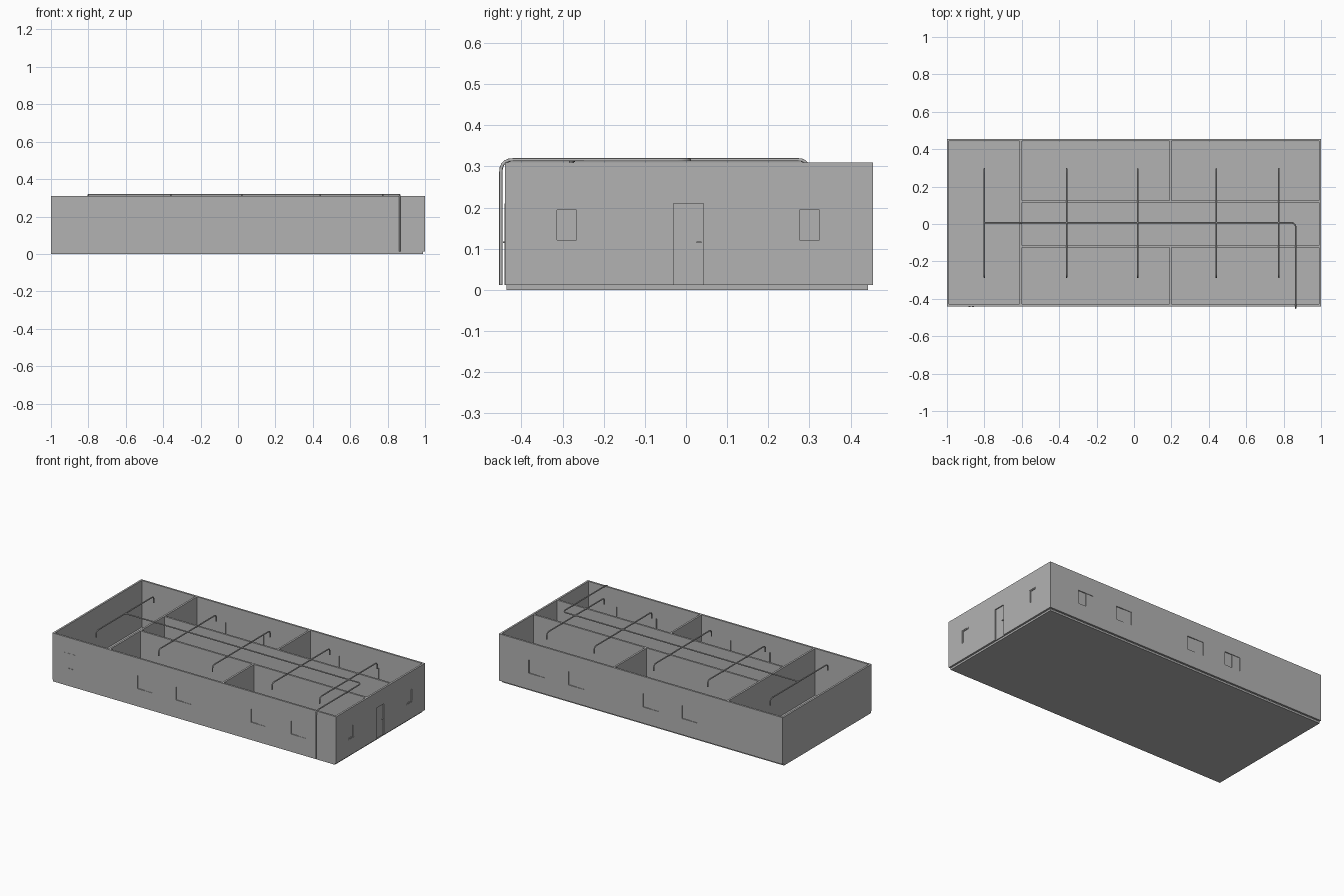
import bpy, bmesh
from mathutils import Vector

cube = bpy.data.objects.get("Cube")
if cube:
    bpy.data.objects.remove(cube, do_unlink=True)

grey = bpy.data.materials.new("plain_grey")
grey.use_nodes = True
COLOUR = (0.45, 0.45, 0.45, 1)
grey.diffuse_color = COLOUR
grey.node_tree.nodes["Principled BSDF"].inputs["Base Color"].default_value = COLOUR


def boxes(name, parts):
    """One object made of boxes, each given as (x0, x1, y0, y1, z0, z1)."""
    bm = bmesh.new()
    for x0, x1, y0, y1, z0, z1 in parts:
        made = bmesh.ops.create_cube(bm, size=1)["verts"]
        for v in made:
            v.co = Vector(((x0 + x1) / 2 + v.co.x * (x1 - x0),
                           (y0 + y1) / 2 + v.co.y * (y1 - y0),
                           (z0 + z1) / 2 + v.co.z * (z1 - z0)))
    mesh = bpy.data.meshes.new(name)
    bm.to_mesh(mesh)
    bm.free()
    mesh.materials.append(grey)
    obj = bpy.data.objects.new(name, mesh)
    bpy.context.collection.objects.link(obj)
    return obj


def cut(obj, parts):
    """Cut box-shaped openings out of a wall."""
    cutter = boxes("opening_cutter", parts)
    cutter.hide_render = True
    mod = obj.modifiers.new("openings", 'BOOLEAN')
    mod.operation, mod.solver, mod.object = 'DIFFERENCE', 'EXACT', cutter
    bpy.context.view_layer.objects.active = obj
    bpy.ops.object.modifier_apply(modifier=mod.name)
    bpy.data.objects.remove(cutter, do_unlink=True)


def pipe(name, points, bend=0.022, radius=0.004):
    """Round pipe through the points, with rounded corners."""
    pts = [Vector(p) for p in points]
    path = [pts[0]]
    for a, b, c in zip(pts, pts[1:], pts[2:]):
        start = b + (a - b).normalized() * bend
        end = b + (c - b).normalized() * bend
        for i in range(6):
            t = i / 5
            path.append(start * (1 - t) ** 2 + b * 2 * t * (1 - t) + end * t * t)
    path.append(pts[-1])
    curve = bpy.data.curves.new(name, 'CURVE')
    curve.dimensions = '3D'
    curve.bevel_depth = radius
    curve.bevel_resolution = 2
    curve.use_fill_caps = True
    spline = curve.splines.new('POLY')
    spline.points.add(len(path) - 1)
    for p, co in zip(spline.points, path):
        p.co = (*co, 1)
    curve.materials.append(grey)
    obj = bpy.data.objects.new(name, curve)
    bpy.context.collection.objects.link(obj)


# Main dimensions
FRONT, BACK, T = -0.44, 0.455, 0.012
LOW, TOP = 0.012, 0.31
SILL, HEAD = 0.115, 0.2
LONG_WINDOWS = [(-0.4, -0.29), (-0.13, -0.015), (0.4, 0.51), (0.68, 0.79)]
SIDE_WINDOWS = [(-0.32, -0.26), (0.27, 0.33)]

# Floor slab
boxes("floor_slab", [(-1, 0.988, FRONT + 0.004, 0.442, 0, LOW)])

# Long walls with sliding windows
for name, y0 in (("front", FRONT), ("back", BACK - T)):
    wall = boxes(name + "_wall", [(-1, 1, y0, y0 + T, LOW, TOP)])
    cut(wall, [(a, b, y0 - 0.1, y0 + 0.1, SILL, HEAD) for a, b in LONG_WINDOWS])
    sashes = []
    for a, b in LONG_WINDOWS:
        mid = (a + b) / 2
        sashes.append((a, mid, y0 + 0.006, y0 + 0.009, SILL, HEAD))
        sashes.append((mid - 0.006, b, y0 + 0.002, y0 + 0.006, SILL, HEAD))
    boxes(name + "_window_sashes", sashes)

# End walls; the one on the left has windows and a recessed door
boxes("plain_end_wall", [(-1, -1 + T, FRONT + T, BACK - T, LOW, TOP)])
end = boxes("door_end_wall", [(1 - T, 1, FRONT + T, BACK - T, LOW, TOP)])
cut(end, [(0.9, 1.1, a, b, SILL, HEAD) for a, b in SIDE_WINDOWS]
    + [(0.994, 1.1, -0.03, 0.042, LOW - 0.01, 0.21)])
frames = []
for a, b in SIDE_WINDOWS:
    f = 0.006
    frames += [(0.99, 0.998, a, a + f, SILL, HEAD), (0.99, 0.998, b - f, b, SILL, HEAD),
               (0.99, 0.998, a + f, b - f, SILL, SILL + f),
               (0.99, 0.998, a + f, b - f, HEAD - f, HEAD),
               (0.991, 0.994, a + f, b - f, SILL + f, HEAD - f)]
boxes("end_window_frames", frames)
boxes("end_door_handle", [(0.994, 1.0, 0.026, 0.038, 0.114, 0.117)])

# Double front door
boxes("front_door", [(-0.92, -0.871, FRONT - 0.001, FRONT, LOW, 0.21),
                     (-0.869, -0.82, FRONT - 0.001, FRONT, LOW, 0.21)])
boxes("front_door_handles", [(-0.885, -0.875, FRONT - 0.005, FRONT, 0.114, 0.117),
                             (-0.865, -0.855, FRONT - 0.005, FRONT, 0.114, 0.117)])

# Inner partitions
h = T / 2
boxes("cross_partition", [(-0.605 - h, -0.605 + h, FRONT + T, BACK - T, LOW, TOP)])
boxes("corridor_walls", [(-0.605 + h, 1 - T, y - h, y + h, LOW, TOP) for y in (-0.12, 0.12)])
boxes("room_dividers", [(0.195 - h, 0.195 + h, FRONT + T, -0.12 - h, LOW, TOP),
                        (0.195 - h, 0.195 + h, 0.12 + h, BACK - T, LOW, TOP)])

# Pipework: main run with a downpipe, and five branches with drooping ends
PIPE_Z = 0.316
pipe("main_pipe", [(-0.8, 0.008, PIPE_Z), (0.865, 0.008, PIPE_Z),
                   (0.865, -0.45, PIPE_Z), (0.865, -0.45, LOW)], bend=0.03)
for x in (-0.8, -0.36, 0.02, 0.44, 0.775):
    pipe("branch_pipe", [(x, -0.285, 0.275), (x, -0.285, PIPE_Z),
                         (x, 0.295, PIPE_Z), (x, 0.295, 0.275)])
